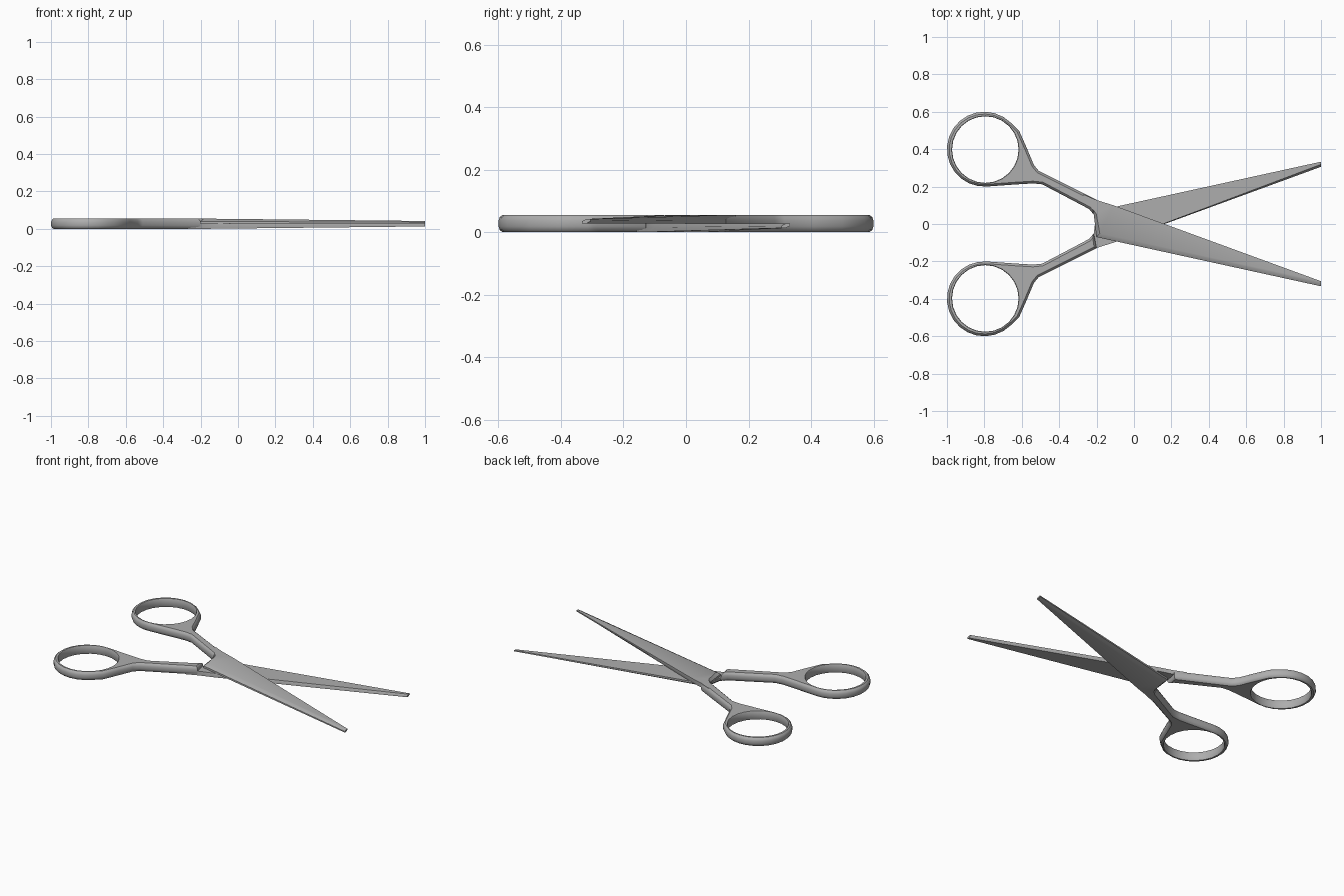
import bpy, bmesh, math
from mathutils import Matrix, Vector

if "Cube" in bpy.data.objects:
    bpy.data.objects.remove(bpy.data.objects["Cube"], do_unlink=True)

H = 0.055          # full thickness of the handles
MID = H / 2        # plane where the blades slide on each other

steel = bpy.data.materials.new("brushed steel grey")
steel.use_nodes = True
GREY = (0.42, 0.42, 0.42, 1)
steel.diffuse_color = GREY
steel.node_tree.nodes["Principled BSDF"].inputs["Base Color"].default_value = GREY


def arc(cx, cy, r, start, end, n):
    angles = [math.radians(start + (end - start) * i / n) for i in range(n + 1)]
    return [Vector((cx + r * math.cos(a), cy + r * math.sin(a))) for a in angles]


def inset(points, d):
    """Move a counter-clockwise outline inward by d."""
    result = []
    for i, p in enumerate(points):
        a = (p - points[i - 1]).normalized()
        b = (points[(i + 1) % len(points)] - p).normalized()
        n = Vector((-a.y - b.y, a.x + b.x)).normalized()
        result.append(p + n * d / max(0.5, n.dot(Vector((-a.y, a.x)))))
    return result


def stack(bm, loops):
    """Skin a stack of equal loops; return the bottom and top edge rings."""
    rows = [[bm.verts.new(p) for p in loop] for loop in loops]
    for low, high in zip(rows, rows[1:]):
        for i in range(len(low)):
            bm.faces.new((low[i - 1], low[i], high[i], high[i - 1]))
    return [[bm.edges.get((row[i - 1], row[i])) for i in range(len(row))]
            for row in (rows[0], rows[-1])]


def make_pair(name, bm):
    """Finish a part and add its twin, turned half a turn about the long axis."""
    bmesh.ops.recalc_face_normals(bm, faces=bm.faces)
    for side in ("upper", "lower"):
        if side == "lower":
            bmesh.ops.transform(bm, verts=bm.verts, matrix=Matrix.Translation((0, 0, H))
                                @ Matrix.Rotation(math.pi, 4, 'X'))
        mesh = bpy.data.meshes.new(side + "_" + name)
        bm.to_mesh(mesh)
        mesh.materials.append(steel)
        obj = bpy.data.objects.new(side + "_" + name, mesh)
        bpy.context.collection.objects.link(obj)
        bpy.ops.object.select_all(action='DESELECT')
        obj.select_set(True)
        bpy.context.view_layer.objects.active = obj
        bpy.ops.object.shade_smooth_by_angle(angle=math.radians(35))
    bm.free()


# Handle: finger ring and shank in one outline with rounded rims
outline = arc(-0.8, 0.4, 0.2, 45, 275, 16) + [Vector(p) for p in (
    (-0.64, 0.211), (-0.54, 0.217), (-0.49, 0.212), (-0.24, 0.08), (-0.215, 0.05),
    (-0.2, 0.13), (-0.51, 0.285), (-0.535, 0.315), (-0.575, 0.41), (-0.615, 0.5))]
hole = arc(-0.795, 0.398, 0.178, 0, 360, 24)[:-1]
bm = bmesh.new()
rim = [(0.012, 0), (0.004, 0.007), (0, 0.018), (0, H - 0.018), (0.004, H - 0.007), (0.012, H)]
outer = stack(bm, [[(p.x, p.y, z) for p in inset(outline, d)] for d, z in rim])
lip = [(-0.003, 0), (0, 0.005), (0, H - 0.005), (-0.003, H)]
inner = stack(bm, [[(p.x, p.y, z) for p in inset(hole, d)] for d, z in lip])
for rim_edges, hole_edges in zip(outer, inner):
    bmesh.ops.triangle_fill(bm, use_beauty=True, edges=rim_edges + hole_edges)
make_pair("handle", bm)

# Blade: tapering plate, chamfered along its back and ground at the cutting edge
plan = [(-0.27, 0.11), (-0.235, 0.085), (-0.215, 0.05), (-0.2, -0.07), (1.0, -0.333),
        (1.0, -0.306), (-0.11, 0.1), (-0.2, 0.128), (-0.27, 0.158)]
top = list(plan)
top[1:5] = [(-0.23, 0.092), (-0.202, 0.055), (-0.183, -0.05), (1.0, -0.318)]
ground = list(plan)
ground[5] = (1.0, -0.319)


def height(x, base, tip):
    return base + (tip - base) * max(0, x + 0.2) / 1.2


bm = bmesh.new()
ends = stack(bm, [[(x, y, MID) for x, y in ground],
                  [(x, y, height(x, 0.040, 0.035)) for x, y in plan],
                  [(x, y, height(x, H, 0.042)) for x, y in top]])
for edges in ends:
    bmesh.ops.triangle_fill(bm, use_beauty=True, edges=edges)
make_pair("blade", bm)
